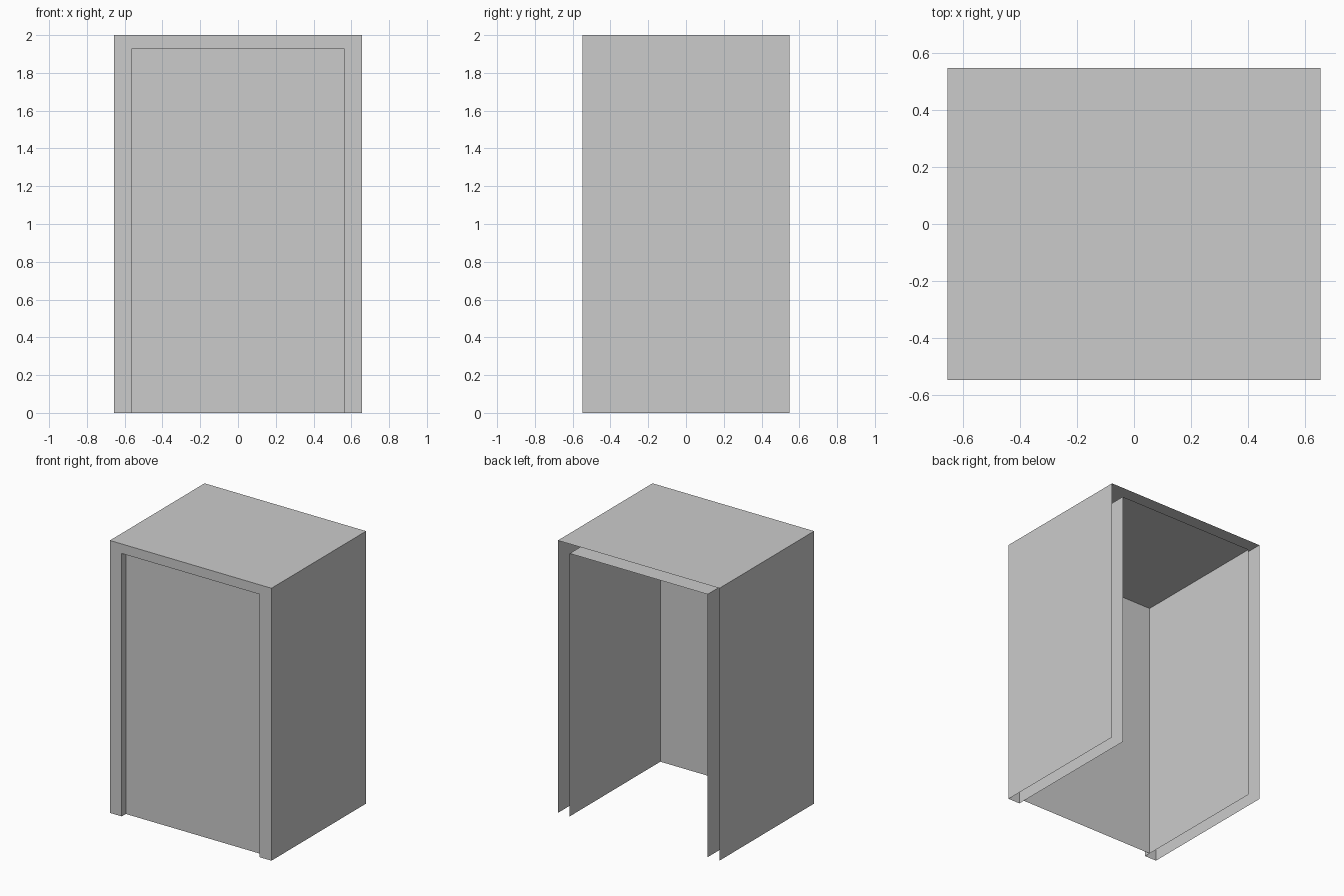
import bpy

if "Cube" in bpy.data.objects:
    bpy.data.objects.remove(bpy.data.objects["Cube"])

HALF_DEPTH = 0.549
OUTER = (0.656, 2.0)     # half width, height
INNER = (0.56, 1.93)
PANEL_Y = -0.502


def arch(size):
    """Upside-down U outline in x, z."""
    w, h = size
    return [(-w, 0), (-w, h), (w, h), (w, 0)]


def mesh_object(name, verts, faces):
    mesh = bpy.data.meshes.new(name)
    mesh.from_pydata(verts, [], faces)
    mesh.update()
    obj = bpy.data.objects.new(name, mesh)
    bpy.context.collection.objects.link(obj)
    return obj


def sleeve(name, size, flip=False):
    """Sides and top: the arch swept from front to back."""
    outline = arch(size)
    verts = [(x, y, z) for y in (-HALF_DEPTH, HALF_DEPTH) for x, z in outline]
    faces = [(i, i + 1, i + 5, i + 4) for i in range(3)]
    if flip:
        faces = [f[::-1] for f in faces]
    return mesh_object(name, verts, faces)


# Outer casing and inner lining, both open at the back and bottom
sleeve("outer_casing", OUTER, flip=True)
sleeve("inner_lining", INNER)

# Front frame bridging the two arches
verts = [(x, -HALF_DEPTH, z) for s in (OUTER, INNER) for x, z in arch(s)]
mesh_object("front_frame", verts, [(i, i + 4, i + 5, i + 1) for i in range(3)])

# Recessed front panel
mesh_object("front_panel", [(x, PANEL_Y, z) for x, z in arch(INNER)], [(3, 2, 1, 0)])
